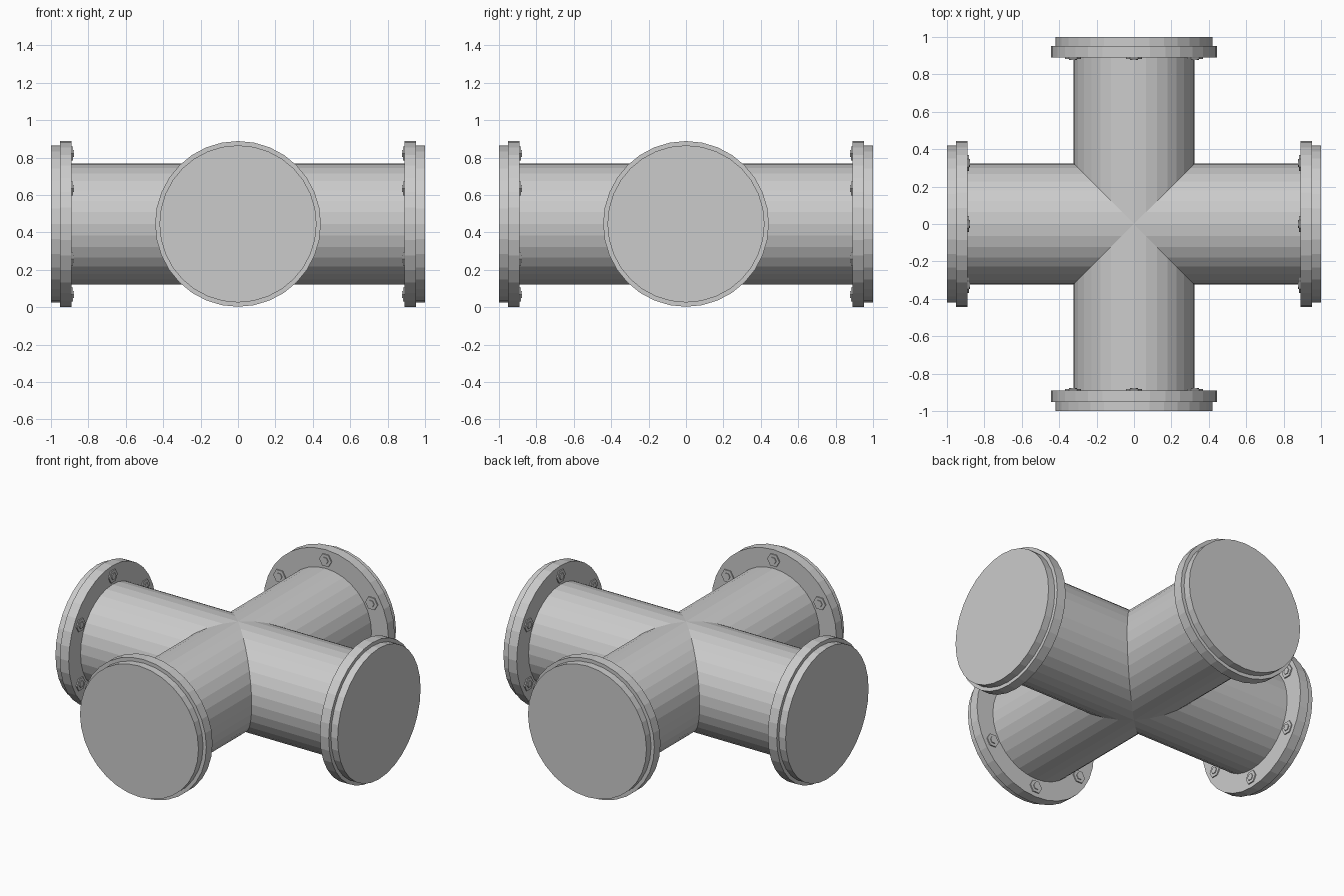
import bpy, bmesh
from math import cos, sin, pi, radians
from mathutils import Matrix, Vector

if "Cube" in bpy.data.objects:
    bpy.data.objects.remove(bpy.data.objects["Cube"])

SIDES = 32
CZ = 0.445            # height of the pipe axis
PIPE_R = 0.323
BOLT_CIRCLE = 0.377


def make_object(name, bm):
    bmesh.ops.recalc_face_normals(bm, faces=bm.faces)
    mesh = bpy.data.meshes.new(name)
    bm.to_mesh(mesh)
    bm.free()
    obj = bpy.data.objects.new(name, mesh)
    bpy.context.collection.objects.link(obj)
    return obj


def arm_matrix(i):
    return Matrix.Translation((0, 0, CZ)) @ Matrix.Rotation(i * pi / 2, 4, 'Z')


def ring(bm, x, r, n=SIDES, cy=0.0, cz=0.0):
    # circle of vertices around the x direction
    return [bm.verts.new((x, cy + r * sin(2 * pi * k / n), cz + r * cos(2 * pi * k / n)))
            for k in range(n)]


def bridge(bm, a, b):
    n = len(a)
    for k in range(n):
        bm.faces.new((a[k], a[(k + 1) % n], b[(k + 1) % n], b[k]))


def lathe(bm, profile, n=SIDES, cy=0.0, cz=0.0):
    # closed stepped solid along x from (x, radius) pairs
    rings = [ring(bm, x, r, n, cy, cz) for x, r in profile]
    for a, b in zip(rings, rings[1:]):
        bridge(bm, a, b)
    bm.faces.new(rings[0])
    bm.faces.new(rings[-1])


# Pipe cross: four arms mitred where they meet
bm = bmesh.new()
for i in range(4):
    inner = ring(bm, 0, PIPE_R)
    outer = ring(bm, 0.9, PIPE_R)
    for v in inner:
        v.co.x = abs(v.co.y)
    bridge(bm, inner, outer)
    bmesh.ops.transform(bm, matrix=Matrix.Rotation(pi / 2, 4, 'Z'), verts=bm.verts)
bmesh.ops.remove_doubles(bm, verts=bm.verts, dist=0.0005)
bmesh.ops.translate(bm, verts=bm.verts, vec=Vector((0, 0, CZ)))
make_object("pipe_cross", bm)

for i, side in enumerate(("right", "back", "left", "front")):
    # Flange with its raised end cap
    bm = bmesh.new()
    lathe(bm, [(0.89, 0.443), (0.953, 0.443), (0.953, 0.42), (1.0, 0.42)])
    make_object("flange_" + side, bm).matrix_world = arm_matrix(i)

    # Six hexagonal nuts with stud ends on the inner face
    bm = bmesh.new()
    for k in range(6):
        a = radians(60 * k)
        y, z = BOLT_CIRCLE * sin(a), BOLT_CIRCLE * cos(a)
        start = len(bm.verts)
        lathe(bm, [(0.878, 0.022), (0.883, 0.022), (0.883, 0.043), (0.892, 0.043)], 6, y, z)
        bm.verts.ensure_lookup_table()
        # corners point sideways
        bmesh.ops.rotate(bm, verts=bm.verts[start:], cent=(0, y, z),
                         matrix=Matrix.Rotation(pi / 6, 3, 'X'))
    make_object("nuts_" + side, bm).matrix_world = arm_matrix(i)
